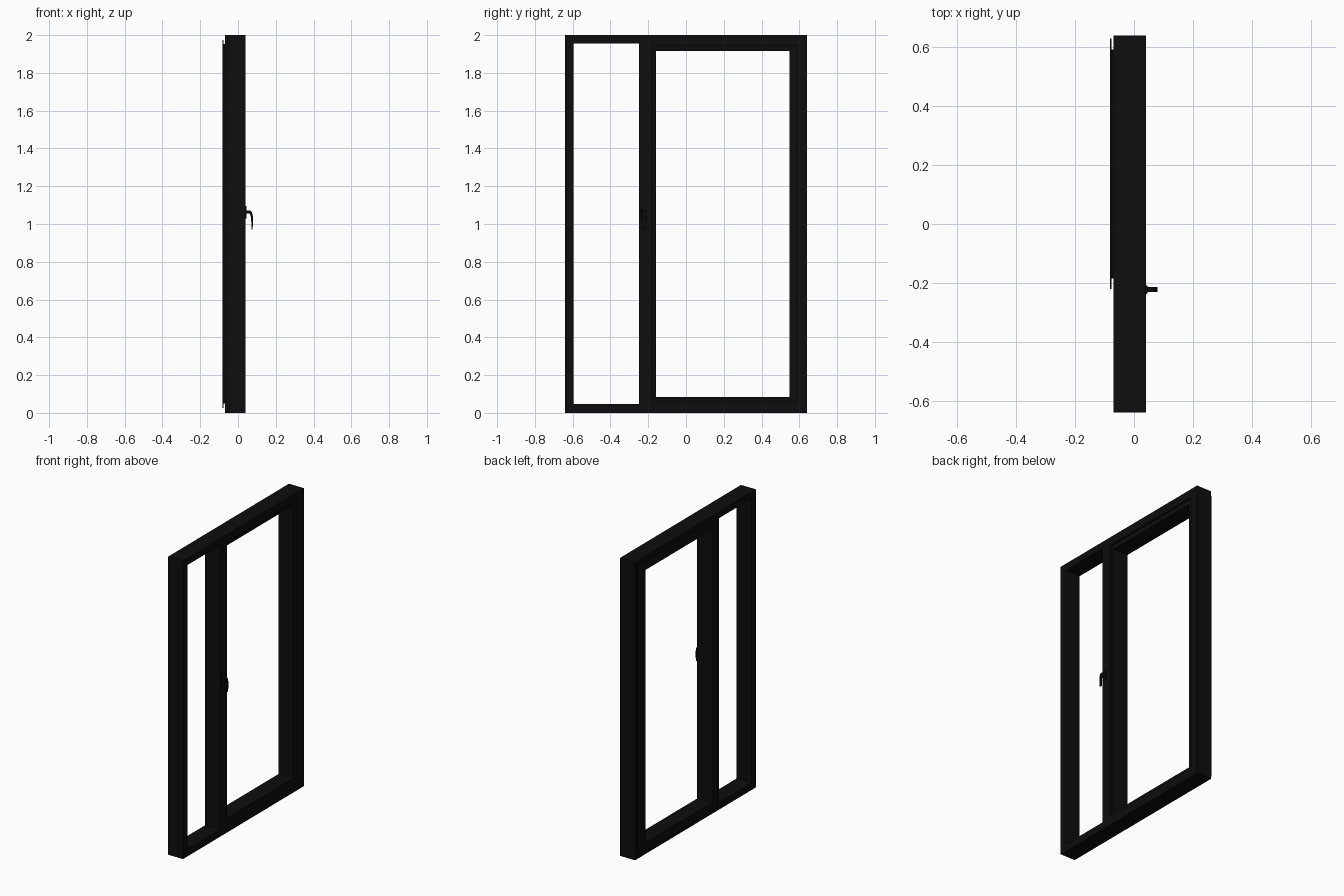
import bpy, bmesh

if "Cube" in bpy.data.objects:
    bpy.data.objects.remove(bpy.data.objects["Cube"])

black = bpy.data.materials.new("black_paint")
black.diffuse_color = (0.004, 0.004, 0.004, 1)
black.use_nodes = True
black.node_tree.nodes["Principled BSDF"].inputs["Base Color"].default_value = black.diffuse_color


def finish(name, bm):
    bmesh.ops.recalc_face_normals(bm, faces=bm.faces[:])
    mesh = bpy.data.meshes.new(name)
    bm.to_mesh(mesh)
    bm.free()
    ob = bpy.data.objects.new(name, mesh)
    bpy.context.collection.objects.link(ob)
    mesh.materials.append(black)
    return ob


def ring(name, profile):
    """Mitred rectangular frame; each profile point is (x, y0, y1, z0, z1)."""
    bm = bmesh.new()
    loops = [[bm.verts.new((x, y, z)) for y, z in
              ((y0, z0), (y1, z0), (y1, z1), (y0, z1))]
             for x, y0, y1, z0, z1 in profile]
    for i, a in enumerate(loops):
        b = loops[(i + 1) % len(loops)]
        for j in range(4):
            k = (j + 1) % 4
            bm.faces.new((a[j], a[k], b[k], b[j]))
    return finish(name, bm)


def extrude_y(name, points, y0, y1, bevel=0):
    """Solid made from an x-z outline, running from y0 to y1."""
    bm = bmesh.new()
    face = bm.faces.new([bm.verts.new((x, y0, z)) for x, z in points])
    new = bmesh.ops.extrude_face_region(bm, geom=[face])["geom"]
    bmesh.ops.translate(bm, vec=(0, y1 - y0, 0),
                        verts=[v for v in new if isinstance(v, bmesh.types.BMVert)])
    ob = finish(name, bm)
    if bevel:
        mod = ob.modifiers.new("soft_edges", "BEVEL")
        mod.width, mod.segments = bevel, 2
    return ob


def box(name, x0, x1, y0, y1, z0, z1, bevel=0):
    return extrude_y(name, [(x0, z0), (x1, z0), (x1, z1), (x0, z1)], y0, y1, bevel)


# Fixed outer frame and the post that divides it
outer = (-0.64, 0.64, 0, 2)
inner = (-0.595, 0.595, 0.048, 1.955)
ring("outer_frame", [(-0.07, *outer), (0.04, *outer), (0.04, *inner), (-0.07, *inner)])
box("dividing_post", -0.07, 0.04, -0.25, -0.187, 0.048, 1.955)

# Opening sash with an overlapping flap on the outside
flap = (-0.22, 0.63, 0.025, 1.975)
body = (-0.185, 0.593, 0.05, 1.953)
light = (-0.159, 0.549, 0.085, 1.915)
ring("sash", [(-0.082, *flap), (-0.076, *flap), (-0.076, *body),
              (0.026, *body), (0.026, *light), (-0.082, *light)])

# Stop lip covering the joint on the handle side
lip = (-0.176, 0.584, 0.06, 1.944)
pocket = (-0.187, 0.595, 0.048, 1.955)
ring("stop_lip", [(0.027, *pocket), (0.04, *pocket), (0.04, *lip), (0.027, *lip)])

# Lever handle on its backplate
box("handle_plate", 0.04, 0.046, -0.237, -0.209, 1.03, 1.095, 0.002)
lever = [(0.044, 1.055), (0.061, 1.055), (0.067, 1.045), (0.070, 1.02), (0.071, 0.972),
         (0.077, 0.972), (0.080, 1.01), (0.079, 1.04), (0.074, 1.062), (0.064, 1.072),
         (0.044, 1.072)]
extrude_y("handle_lever", lever, -0.231, -0.214, 0.002)
